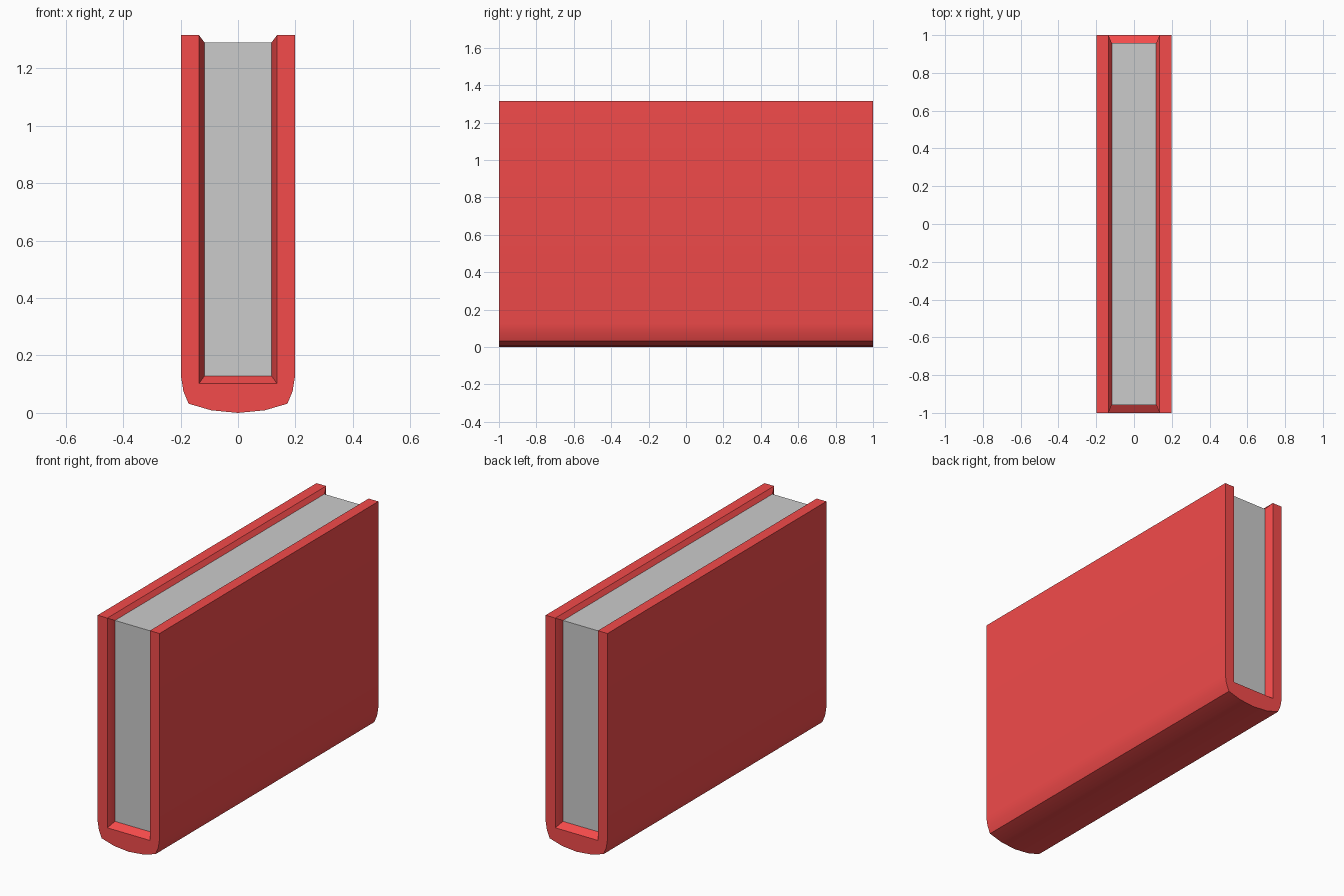
import bpy, bmesh
from math import radians

if "Cube" in bpy.data.objects:
    bpy.data.objects.remove(bpy.data.objects["Cube"])

RIM_Y, PAGE_Y = 1.0, 0.957       # cover ends, page block ends
TOP, PAGE_TOP = 1.315, 1.29
RIM_X, PAGE_X = 0.136, 0.117     # inner lip half-width, page half-width
RIM_Z, PAGE_Z = 0.102, 0.128


def profile(y, end):
    """Closed U-shaped cross-section of the cover at depth y."""
    inner = [(RIM_X, RIM_Z), (RIM_X, TOP)] if end else [(PAGE_X, PAGE_Z), (PAGE_X, PAGE_TOP)]
    half = inner + [(RIM_X, TOP), (0.198, TOP), (0.198, 0.125),
                    (0.19, 0.075), (0.172, 0.032), (0.093, 0.009)]
    left = [(-x, z) for x, z in reversed(half)]
    return [(x, y, z) for x, z in half + [(0, 0)] + left]


def finish(bm, name, colour=None):
    bmesh.ops.recalc_face_normals(bm, faces=bm.faces)
    mesh = bpy.data.meshes.new(name)
    bm.to_mesh(mesh)
    bm.free()
    ob = bpy.data.objects.new(name, mesh)
    bpy.context.collection.objects.link(ob)
    if colour:
        mat = bpy.data.materials.new(name + "_red")
        mat.diffuse_color = colour
        mat.use_nodes = True
        mat.node_tree.nodes["Principled BSDF"].inputs["Base Color"].default_value = mat.diffuse_color
        mesh.materials.append(mat)
    return ob


# Cover: loft of U sections with a sloping inner lip around the pages
bm = bmesh.new()
rings = [[bm.verts.new(p) for p in profile(y, end)]
         for y, end in ((-RIM_Y, True), (-PAGE_Y, False), (PAGE_Y, False), (RIM_Y, True))]
n = len(rings[0])
for a, b in zip(rings, rings[1:]):
    for i in range(n):
        j = (i + 1) % n
        bm.faces.new((a[i], a[j], b[j], b[i]))
for ring in (rings[0], rings[-1]):
    # the lip point and rim point coincide at the ends
    bm.faces.new([v for k, v in enumerate(ring) if k not in (1, n - 2)])
bmesh.ops.remove_doubles(bm, verts=bm.verts, dist=1e-5)
cover = finish(bm, "cover", (0.9, 0.07, 0.07, 1))
bpy.context.view_layer.objects.active = cover
cover.select_set(True)
bpy.ops.object.shade_smooth_by_angle(angle=radians(30))

# Page block
bm = bmesh.new()
bmesh.ops.create_cube(bm, size=1)
bmesh.ops.scale(bm, vec=(2 * PAGE_X, 2 * PAGE_Y, PAGE_TOP - PAGE_Z), verts=bm.verts)
bmesh.ops.translate(bm, vec=(0, 0, (PAGE_TOP + PAGE_Z) / 2), verts=bm.verts)
finish(bm, "pages")
